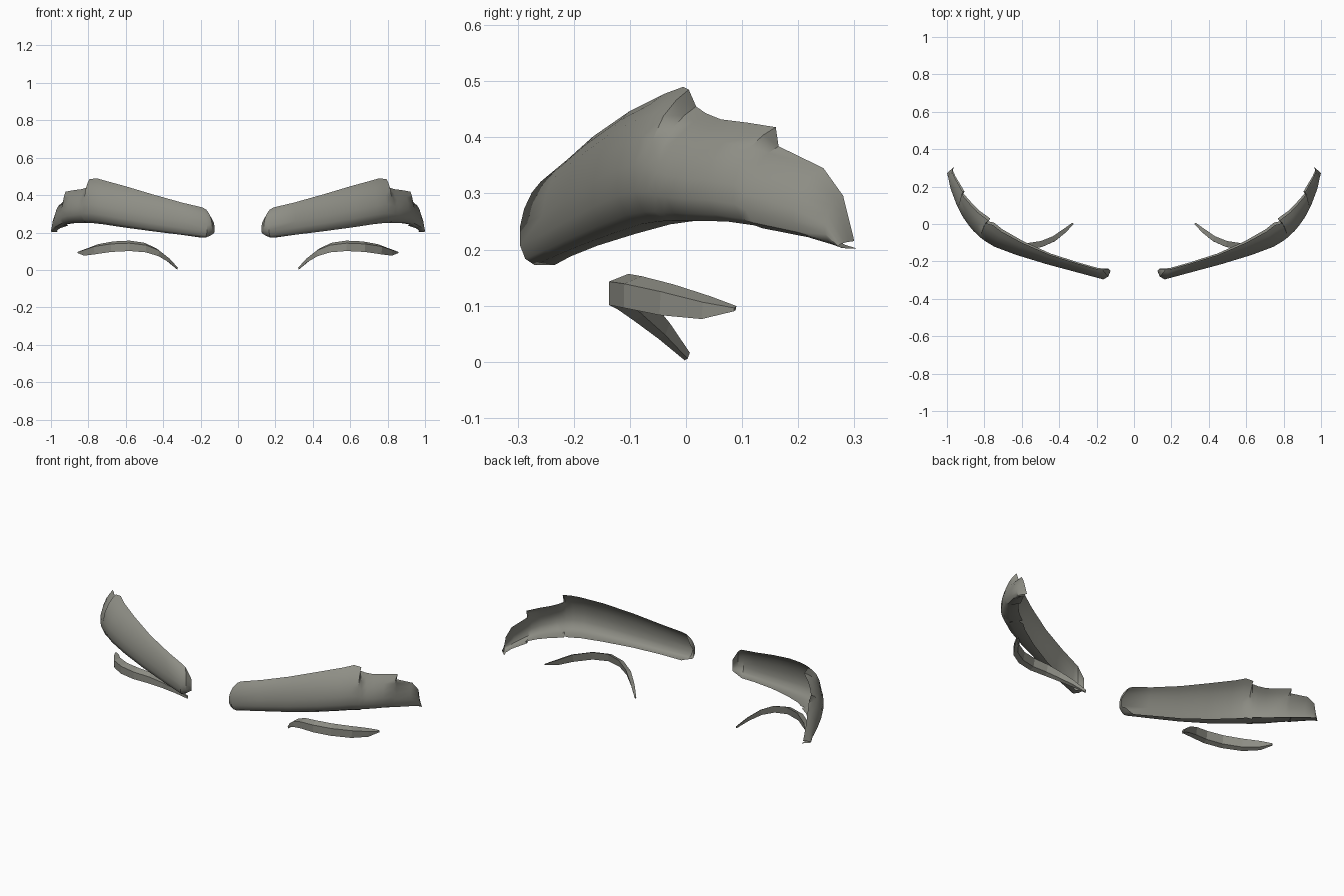
import bpy, bmesh, math
from mathutils import Vector

if "Cube" in bpy.data.objects:
    bpy.data.objects.remove(bpy.data.objects["Cube"])

grey = bpy.data.materials.new("warm_grey")
grey.diffuse_color = (0.27, 0.27, 0.235, 1)
grey.use_nodes = True
grey.node_tree.nodes["Principled BSDF"].inputs["Base Color"].default_value = grey.diffuse_color


def loft(name, rings, closed, smooth):
    """Skin a list of rings, then mirror the part across x."""
    bm = bmesh.new()
    rows = [[bm.verts.new(p) for p in ring] for ring in rings]
    n = len(rows[0])
    for a, b in zip(rows, rows[1:]):
        for i in range(n if closed else n - 1):
            j = (i + 1) % n
            bm.faces.new((a[i], b[i], b[j], a[j]))
    if closed:
        bm.faces.new(rows[0])
        bm.faces.new(rows[-1][::-1])
        bmesh.ops.recalc_face_normals(bm, faces=bm.faces)
    mesh = bpy.data.meshes.new(name)
    bm.to_mesh(mesh)
    bm.free()
    mesh.materials.append(grey)
    ob = bpy.data.objects.new(name, mesh)
    bpy.context.collection.objects.link(ob)
    ob.modifiers.new("mirror", 'MIRROR').use_mirror_merge = False
    bpy.context.view_layer.objects.active = ob
    ob.select_set(True)
    if smooth:
        bpy.ops.object.shade_smooth_by_angle(angle=math.radians(40))
    ob.select_set(False)
    return ob


# Brow shell: top edge point, outermost plan point, bottom height
brow = [
    ((.135, -.240, .265), (.125, -.250), .195),
    ((.170, -.243, .322), (.138, -.282), .180),
    ((.190, -.243, .334), (.165, -.296), .172),
    ((.300, -.212, .360), (.310, -.257), .188),
    ((.450, -.165, .402), (.470, -.214), .207),
    ((.600, -.100, .447), (.630, -.165), .228),
    ((.710, -.040, .477), (.745, -.122), .245),
    ((.755, -.005, .490), (.795, -.092), .250),
    ((.795, .005, .485), (.825, -.070), .251),
    ((.778, .018, .455), (.842, -.053), .252),
    ((.800, .035, .443), (.860, -.036), .252),
    ((.835, .062, .432), (.885, -.005), .251),
    ((.880, .110, .426), (.914, .036), .250),
    ((.922, .160, .418), (.940, .085), .243),
    ((.912, .165, .384), (.950, .107), .238),
    ((.957, .245, .345), (.981, .190), .222),
    ((.972, .280, .296), (.993, .248), .208),
    ((.968, .300, .215), (1.00, .272), .202),
]
# Hooked cross-section: height fraction, outward fraction
hook = [(0, -.15), (0, .5), (.07, .82), (.22, 1), (.42, 1),
        (.62, .86), (.8, .6), (.92, .3), (1, 0)]
rings = []
for (tx, ty, tz), (ox, oy), zb in brow:
    rings.append([(tx + (ox - tx) * u, ty + (oy - ty) * u, zb + (tz - zb) * h)
                  for h, u in hook])
loft("brow", rings, False, True)

# Lash band: front upper point, height, thickness
lash = [
    ((.322, .000, .012), .010, .010),
    ((.365, -.045, .060), .020, .022),
    ((.420, -.090, .103), .030, .028),
    ((.490, -.122, .132), .038, .032),
    ((.580, -.137, .143), .042, .034),
    ((.680, -.110, .139), .043, .034),
    ((.770, -.045, .125), .042, .032),
    ((.825, .030, .106), .030, .026),
    ((.857, .086, .096), .006, .008),
]
rings = []
for i, (p, h, t) in enumerate(lash):
    p = Vector(p)
    d = Vector(lash[min(i + 1, len(lash) - 1)][0]) - Vector(lash[max(i - 1, 0)][0])
    back = Vector((-d.y, d.x, 0)).normalized() * t
    back.z = t * .4
    # Height runs across the band, leaning with its slope
    up = Vector((-d.z * d.x, -d.z * d.y, d.x ** 2 + d.y ** 2)).normalized()
    down = (up + Vector((0, 0, 1))).normalized() * -h
    rings.append([p, p + back, p + back * .75 + down, p + down])
loft("lash_band", rings, True, False)
